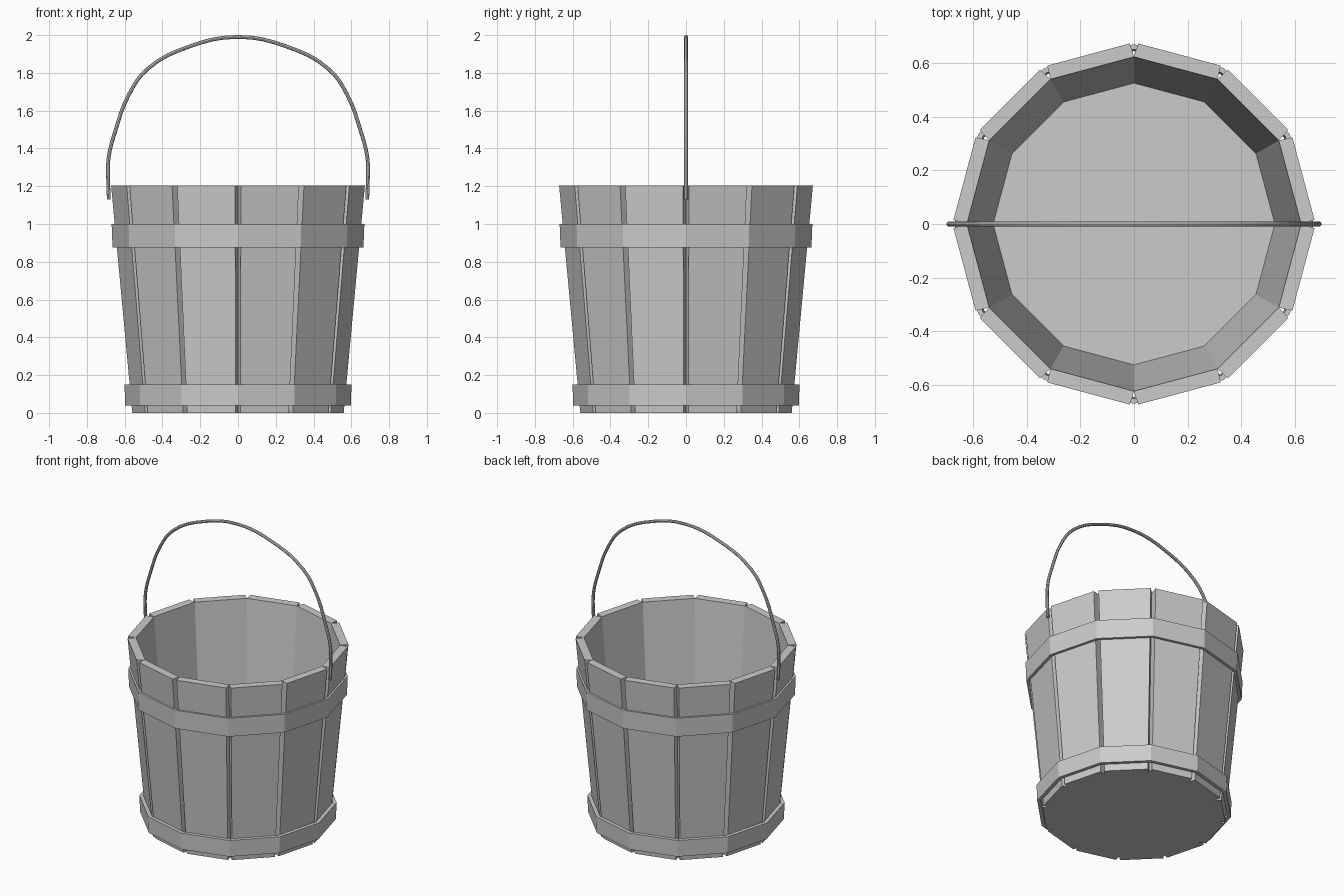
import bpy, bmesh, math
from mathutils import Vector

if "Cube" in bpy.data.objects:
    bpy.data.objects.remove(bpy.data.objects["Cube"])

N = 12
HEIGHT = 1.205


def link_mesh(name, bm):
    bmesh.ops.recalc_face_normals(bm, faces=bm.faces)
    me = bpy.data.meshes.new(name)
    bm.to_mesh(me)
    bm.free()
    ob = bpy.data.objects.new(name, me)
    bpy.context.collection.objects.link(ob)
    return ob


def corner(i, r, z):
    a = math.tau * i / N
    return Vector((r * math.cos(a), r * math.sin(a), z))


def prism(name, lower, upper):
    bm = bmesh.new()
    lo = [bm.verts.new(p) for p in lower]
    up = [bm.verts.new(p) for p in upper]
    bm.faces.new(lo)
    bm.faces.new(up)
    n = len(lo)
    for i in range(n):
        j = (i + 1) % n
        bm.faces.new((lo[i], lo[j], up[j], up[i]))
    return link_mesh(name, bm)


def stave_section(i, r_in, r_out, gap, z):
    # full width inside, narrower outside, leaving a V groove between staves
    a, b = corner(i, r_out, z), corner(i + 1, r_out, z)
    d = (b - a).normalized() * gap
    return [corner(i, r_in, z), a + d, b - d, corner(i + 1, r_in, z)]


def hoop(name, z0, z1, outer0, outer1, inner0, inner1):
    bm = bmesh.new()
    profile = [(inner0, z0), (outer0, z0), (outer1, z1), (inner1, z1)]
    rings = [[bm.verts.new(corner(i, r, z)) for r, z in profile] for i in range(N)]
    for i in range(N):
        a, b = rings[i], rings[(i + 1) % N]
        for k in range(4):
            m = (k + 1) % 4
            bm.faces.new((a[k], a[m], b[m], b[k]))
    return link_mesh(name, bm)


# Tapered wall staves
for i in range(N):
    prism(f"stave_{i + 1}",
          stave_section(i, 0.519, 0.563, 0.013, 0),
          stave_section(i, 0.622, 0.676, 0.016, HEIGHT))

# Floor
prism("floor",
      [corner(i, 0.519, 0) for i in range(N)],
      [corner(i, 0.525, 0.06) for i in range(N)])

# Hoops
hoop("upper_hoop", 0.875, 1.0, 0.664, 0.669, 0.644, 0.650)
hoop("lower_hoop", 0.04, 0.15, 0.597, 0.601, 0.574, 0.577)

# Bent wire handle
half = [(0.684, 1.13), (0.687, 1.22), (0.685, 1.35), (0.65, 1.49),
        (0.575, 1.69), (0.48, 1.82), (0.256, 1.94)]
path = [(-x, z) for x, z in half] + [(0, 1.99)] + half[::-1]
cu = bpy.data.curves.new("handle", 'CURVE')
cu.dimensions = '3D'
cu.bevel_depth = 0.01
cu.bevel_resolution = 2
cu.resolution_u = 4
cu.use_fill_caps = True
sp = cu.splines.new('BEZIER')
sp.bezier_points.add(len(path) - 1)
for bp, (x, z) in zip(sp.bezier_points, path):
    bp.co = (x, 0, z)
    bp.handle_left_type = bp.handle_right_type = 'AUTO'
handle = bpy.data.objects.new("handle", cu)
bpy.context.collection.objects.link(handle)
bpy.context.view_layer.objects.active = handle
handle.select_set(True)
bpy.ops.object.convert(target='MESH')
bpy.ops.object.shade_smooth_by_angle()
